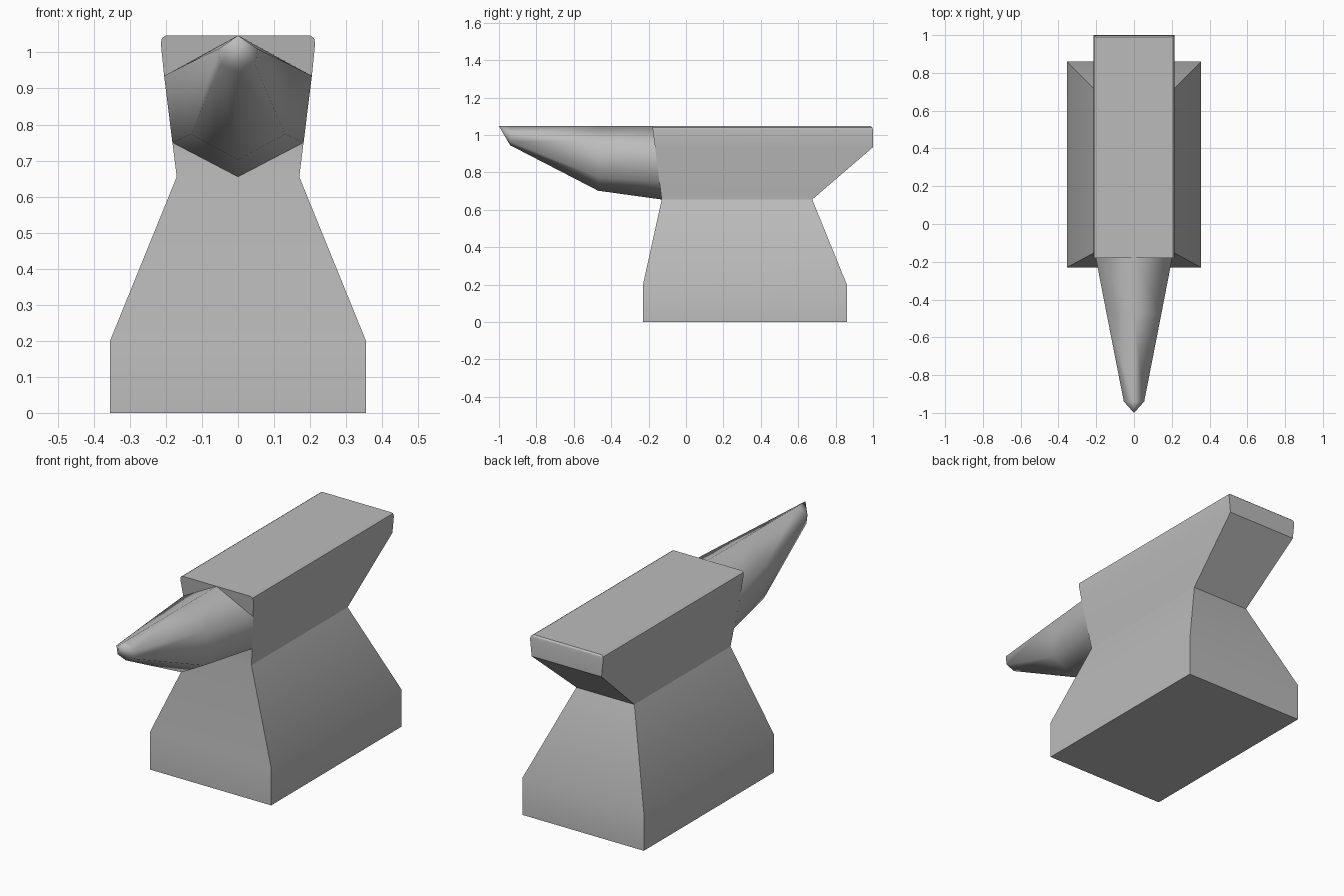
import bpy
import bmesh
from math import radians

cube = bpy.data.objects.get("Cube")
if cube:
    bpy.data.objects.remove(cube)

STEEL = (0.5, 0.5, 0.5, 1)
steel = bpy.data.materials.new("grey steel")
steel.use_nodes = True
steel.diffuse_color = STEEL
steel.node_tree.nodes["Principled BSDF"].inputs["Base Color"].default_value = STEEL


def loft(name, rings, angle, tip=None):
    """Skin equal-length rings of points, closing the ends flat or at a tip."""
    bm = bmesh.new()
    loops = [[bm.verts.new(p) for p in ring] for ring in rings]
    n = len(loops[0])
    for a, b in zip(loops, loops[1:]):
        for i in range(n):
            j = (i + 1) % n
            bm.faces.new((a[i], a[j], b[j], b[i]))
    bm.faces.new(loops[0])
    if tip:
        # the ridge point of the last ring lies on the line to the tip
        point = bm.verts.new(tip)
        for i in range(n):
            bm.faces.new((loops[-1][i], loops[-1][(i + 1) % n], point))
    else:
        bm.faces.new(loops[-1])
    bmesh.ops.recalc_face_normals(bm, faces=bm.faces)
    mesh = bpy.data.meshes.new(name)
    bm.to_mesh(mesh)
    bm.free()
    mesh.materials.append(steel)
    obj = bpy.data.objects.new(name, mesh)
    bpy.context.collection.objects.link(obj)
    bpy.ops.object.select_all(action="DESELECT")
    obj.select_set(True)
    bpy.context.view_layer.objects.active = obj
    bpy.ops.object.shade_smooth_by_angle(angle=radians(angle))
    return obj


def rectangle(half, front, back, z):
    return [(-half, front, z), (half, front, z), (half, back, z), (-half, back, z)]


TOP, WAIST = 1.047, 0.655


def face_y(z):
    """Front face of the upper block, leaning forward."""
    return -0.13 - 0.05 * (z - WAIST) / (TOP - WAIST)


# Body: foot, waist, overhanging heel and softly rounded top
body = [rectangle(0.355, -0.23, 0.86, 0), rectangle(0.355, -0.23, 0.86, 0.2)]
for half, back, z in [(0.17, 0.675, WAIST), (0.205, 1, 0.935), (0.214, 1, 1.025),
                      (0.211, 0.997, 1.04), (0.2, 0.99, TOP)]:
    body.append(rectangle(half, face_y(z), back, z))
loft("anvil_body", body, 25)


# Horn: six-sided, flat along its top ridge and tapering to a point
def hexagon(y, upper, lower, bottom):
    (ux, uz), (lx, lz) = upper, lower
    points = [(0, TOP), (ux, uz), (lx, lz), (0, bottom), (-lx, lz), (-ux, uz)]
    return [(x, face_y(z) if y is None else y, z) for x, z in points]


horn = [hexagon(None, (0.205, 0.935), (0.182, 0.75), WAIST),
        hexagon(-0.47, (0.146, 0.965), (0.13, 0.773), 0.702),
        hexagon(-0.94, (0.054, 1.01), (0.048, 0.965), 0.945)]
loft("horn", horn, 80, tip=(0, -1, TOP))
